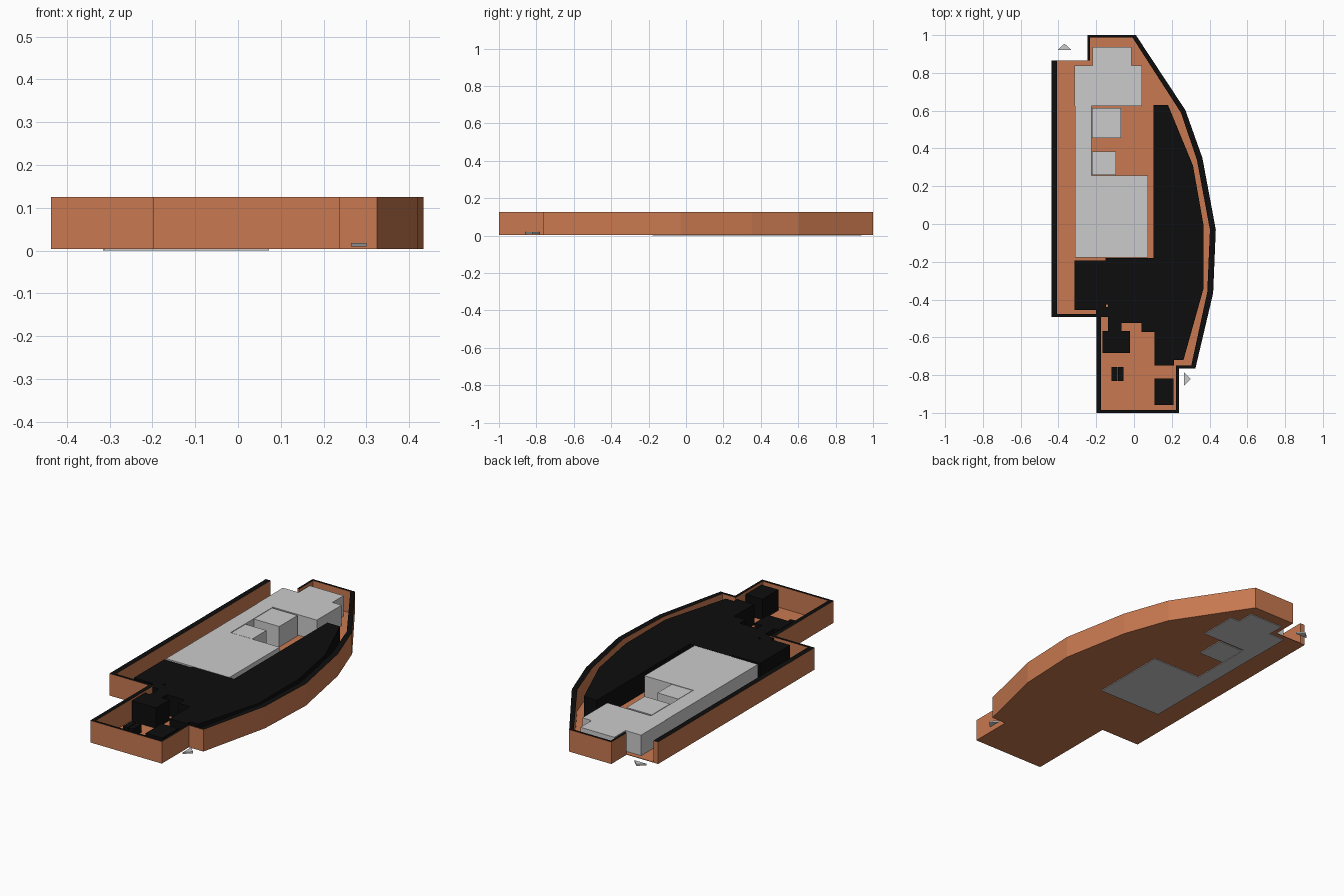
import bpy, bmesh

if "Cube" in bpy.data.objects:
    bpy.data.objects.remove(bpy.data.objects["Cube"])


def material(name, rgb):
    m = bpy.data.materials.new(name)
    m.diffuse_color = (*rgb, 1)
    m.use_nodes = True
    m.node_tree.nodes["Principled BSDF"].inputs["Base Color"].default_value = m.diffuse_color
    return m


CLAY = material("clay", (0.58, 0.19, 0.08))
BLACK = material("black", (0.004, 0.004, 0.004))


def prism(name, pts, z0, z1, mat=None, cap=None, flip=False):
    """Extrude a plan outline from z0 to z1; cap is an optional top material."""
    bm = bmesh.new()
    base = bm.faces.new([bm.verts.new((x, y, z0)) for x, y in pts])
    ext = bmesh.ops.extrude_face_region(bm, geom=[base], use_keep_orig=True)
    top = [v for v in ext["geom"] if isinstance(v, bmesh.types.BMVert)]
    bmesh.ops.translate(bm, verts=top, vec=(0, 0, z1 - z0))
    bmesh.ops.recalc_face_normals(bm, faces=bm.faces)
    if flip:
        bmesh.ops.reverse_faces(bm, faces=bm.faces)
    me = bpy.data.meshes.new(name)
    for m in (mat, cap):
        if m:
            me.materials.append(m)
    if cap:
        for f in bm.faces:
            if f.normal.z > 0.9:
                f.material_index = 1
    bm.to_mesh(me)
    bm.free()
    ob = bpy.data.objects.new(name, me)
    bpy.context.collection.objects.link(ob)
    return ob


def box(name, x0, x1, y0, y1, z0, z1, mat=None, flip=False):
    return prism(name, [(x0, y0), (x1, y0), (x1, y1), (x0, y1)], z0, z1, mat, flip=flip)


BASE, FLOOR, TOP, WALL = 0.004, 0.007, 0.12, 0.125

# Floor slab and perimeter wall, open at the back left entrance
outer = [(-.437, .866), (-.437, -.492), (-.198, -.492), (-.198, -1), (.237, -1),
         (.237, -.765), (.325, -.765), (.419, -.365), (.433, -.03), (.362, .35),
         (.272, .603), (.01, 1), (-.246, 1), (-.246, .866)]
inner = [(-.408, .866), (-.408, -.477), (-.175, -.477), (-.175, -.986), (.223, -.986),
         (.223, -.75), (.303, -.75), (.388, -.36), (.402, -.03), (.333, .34),
         (.248, .59), (-.008, .987), (-.234, .987), (-.234, .866)]
prism("floor", outer, BASE, FLOOR, CLAY)
prism("perimeter_wall", outer + inner[::-1], BASE, WALL, CLAY, BLACK)

# Grey blocks, which reach just below the floor
prism("back_block", [(-.315, .624), (.042, .624), (.042, .84), (-.014, .84),
                     (-.014, .937), (-.22, .937), (-.22, .84), (-.315, .84)], 0, TOP)
box("link_strip", -.313, -.225, .257, .624, 0, TOP)
box("small_block", -.222, -.068, .455, .614, 0, TOP)
box("main_block", -.313, .073, -.178, .257, 0, TOP)
box("dark_block", -.222, -.095, .26, .383, FLOOR, TOP - .001, flip=True)

# Black blocks following the curved side
prism("curved_block", [(.102, .63), (.18, .63), (.312, .31), (.367, 0), (.367, -.345),
                       (.262, -.72), (.213, -.72), (.213, -.748), (.108, -.748),
                       (.108, -.573), (.04, -.573), (.04, -.524), (-.066, -.524),
                       (-.066, -.427), (-.15, -.427), (-.15, -.18), (.102, -.18)],
      FLOOR, TOP, BLACK)
box("side_block", -.315, -.149, -.455, -.192, FLOOR, TOP, BLACK)
box("passage_sill", -.2, -.138, -.492, -.44, FLOOR, TOP, BLACK)
box("passage_block", -.138, -.066, -.57, -.42, FLOOR, TOP, BLACK)
box("lobby_block", -.167, -.02, -.683, -.567, FLOOR, TOP, BLACK)
box("corner_block", .108, .21, -.957, -.818, FLOOR, TOP, BLACK)
for side, x in (("left", -.118), ("right", -.085)):
    box(f"{side}_bench", x, x + .03, -.83, -.758, FLOOR, .05, BLACK)

# Entrance and exit arrows
prism("back_arrow", [(-.405, .921), (-.331, .921), (-.368, .955)], .009, .018)
prism("side_arrow", [(.264, -.857), (.3, -.82), (.264, -.783)], .009, .018)
